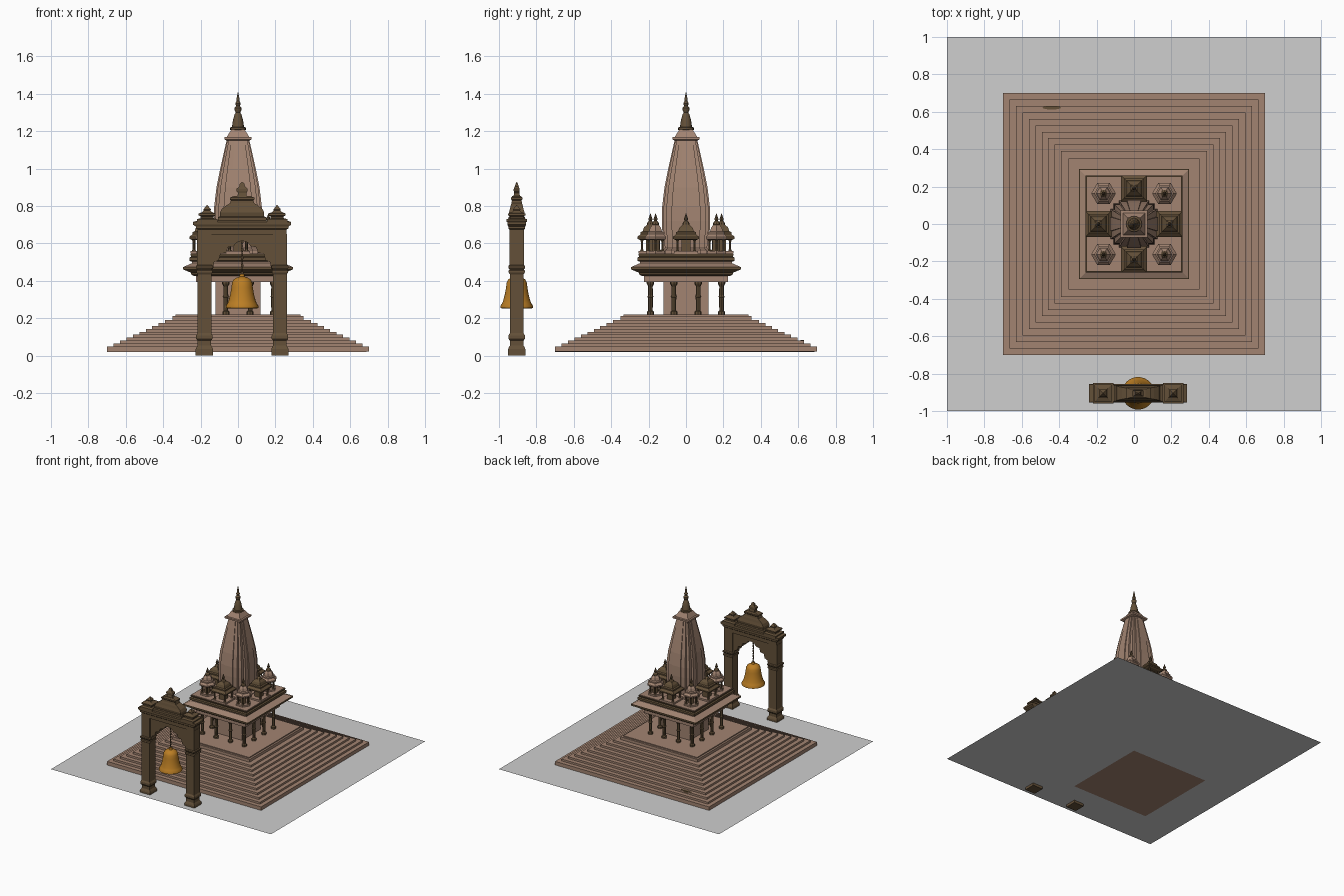
import bpy, bmesh, math
from mathutils import Matrix, Vector

if "Cube" in bpy.data.objects:
    bpy.data.objects.remove(bpy.data.objects["Cube"], do_unlink=True)


def material(name, r, g, b):
    m = bpy.data.materials.new(name)
    m.use_nodes = True
    m.diffuse_color = (r, g, b, 1)
    m.node_tree.nodes["Principled BSDF"].inputs["Base Color"].default_value = (r, g, b, 1)
    return m


STONE = material("light sandstone", .36, .23, .165)
DARK = material("dark carved stone", .125, .08, .04)
BRASS = material("bell brass", .50, .21, .018)
PAVING = material("grey paving", .62, .62, .62)

SQUARE = [(1, 1), (-1, 1), (-1, -1), (1, -1)]


def ngon(n):
    return [(math.cos(math.tau * i / n), math.sin(math.tau * i / n)) for i in range(n)]


def finish(name, bm, mat, smooth=False):
    bmesh.ops.recalc_face_normals(bm, faces=bm.faces)
    mesh = bpy.data.meshes.new(name)
    bm.to_mesh(mesh)
    bm.free()
    mesh.materials.append(mat)
    ob = bpy.data.objects.new(name, mesh)
    bpy.context.collection.objects.link(ob)
    if smooth:
        bpy.ops.object.select_all(action='DESELECT')
        ob.select_set(True)
        bpy.context.view_layer.objects.active = ob
        bpy.ops.object.shade_smooth_by_angle(angle=math.radians(35))
    return ob


def loft(name, section, profile, mat, x=0, y=0, z=0, smooth=False):
    """Stack copies of a unit section; profile rows are (half x, height[, half y])."""
    bm = bmesh.new()
    rings = []
    for row in profile:
        hx, h, hy = row[0], row[1], row[-1] if len(row) > 2 else row[0]
        rings.append([bm.verts.new((x + hx * a, y + hy * b, z + h)) for a, b in section])
    n = len(section)
    for low, high in zip(rings, rings[1:]):
        for i in range(n):
            j = (i + 1) % n
            bm.faces.new((low[i], low[j], high[j], high[i]))
    bm.faces.new(rings[0])
    bm.faces.new(rings[-1])
    return finish(name, bm, mat, smooth)


# Paving and stepped plinth
bm = bmesh.new()
bmesh.ops.create_grid(bm, x_segments=1, y_segments=1, size=1)
bmesh.ops.translate(bm, verts=bm.verts, vec=(0, 0, .02))
finish("paving", bm, PAVING)

steps = [(.70, .021), (.70, .05)]
for i in range(1, 10):
    half = .70 - .0345 * i
    steps += [(half, steps[-1][1]), (half, .05 + .0155 * i)]
steps += [(.35, steps[-1][1]), (.35, .212), (.335, .212), (.335, .22)]
plinth = loft("stepped_plinth", SQUARE, steps, STONE)
plinth.data.vertices[2].co.z = .019
loft("offering_leaf", ngon(12), [(.05, .07, .01), (.05, .084, .01)], DARK, -.44, .622)

# Shrine chamber and surrounding colonnade
loft("shrine_chamber", SQUARE, [(.12, .22), (.12, .43)], STONE)
column = [(.019, 0), (.019, .015), (.012, .022), (.013, .09), (.017, .095),
          (.013, .102), (.012, .15), (.02, .165), (.02, .18)]
spots = (-.19, -.065, .065, .19)
for cx in spots:
    for cy in spots:
        if max(abs(cx), abs(cy)) > .1:
            loft("colonnade_column", ngon(8), column, DARK, cx, cy, .22)
loft("colonnade_lintel", SQUARE, [(.225, .395), (.225, .43)], STONE)

# Projecting eave and roof terrace
loft("eave", SQUARE, [(.235, .425), (.25, .435), (.25, .443), (.295, .462), (.295, .475)], DARK)
loft("eave_slope", SQUARE, [(.29, .475), (.245, .495), (.245, .505)], STONE)
loft("terrace_band", SQUARE, [(.25, .503), (.26, .508), (.26, .525), (.25, .53), (.255, .543)], DARK)
loft("terrace_floor", SQUARE, [(.25, .54), (.25, .547)], STONE)

# Main tower with stepped corners
quarter = [(1, .3), (.94, .3), (.94, .6), (.82, .6), (.82, .82),
           (.6, .82), (.6, .94), (.3, .94), (.3, 1)]
section = []
for k in range(4):
    rot = Matrix.Rotation(k * math.pi / 2, 2)
    section += [tuple(rot @ Vector(p)) for p in quarter]
tower = [(.135, .54), (.135, .565), (.12, .575), (.126, .65), (.129, .72), (.127, .80),
         (.115, .90), (.095, 1.0), (.075, 1.09), (.06, 1.155)]
loft("main_tower", section, tower, STONE)
loft("tower_cap", SQUARE, [(.058, 1.15), (.072, 1.155), (.072, 1.168), (.06, 1.17),
                           (.035, 1.21)], STONE)
loft("tower_crown", ngon(16), [(.03, 1.2), (.042, 1.208), (.042, 1.22), (.032, 1.223),
     (.027, 1.26), (.018, 1.29), (.012, 1.3), (.02, 1.315), (.02, 1.325), (.009, 1.335),
     (.015, 1.348), (.007, 1.362), (.009, 1.37), (.001, 1.41)], DARK, smooth=True)


# Rooftop pavilions: square on the sides, hexagonal at the corners
def pavilion(x, y, shape, size, roof_mat, prefix):
    z = .545
    loft(prefix + "_base", shape, [(size * .9, 0), (size * .9, .015)], STONE, x, y, z)
    for a, b in shape:
        loft(prefix + "_post", ngon(6), [(.011, .015), (.007, .025), (.007, .065), (.012, .08)],
             DARK, x + a * size * .65, y + b * size * .65, z)
    loft(prefix + "_core", shape, [(size * .35, .01), (size * .35, .08)], DARK, x, y, z)
    loft(prefix + "_roof", shape, [(size * .8, .073), (size, .08), (size, .09), (size * .75, .105),
         (size * .75, .115), (size * .6, .12), (size * .5, .14), (size * .25, .157)],
         roof_mat, x, y, z)
    loft(prefix + "_finial", ngon(8), [(.016, .15), (.02, .157), (.016, .168), (.008, .175),
         (.011, .185), (.001, .215)], DARK, x, y, z)


for k in range(4):
    side = Matrix.Rotation(k * math.pi / 2, 2) @ Vector((.19, 0))
    corner = Matrix.Rotation(k * math.pi / 2, 2) @ Vector((.163, .163))
    pavilion(side.x, side.y, SQUARE, .07, DARK, "side_pavilion")
    pavilion(corner.x, corner.y, ngon(6), .066, STONE, "corner_pavilion")

# Free-standing gate
GX, GY = .022, -.905
pillar = [(.046, 0), (.046, .035), (.042, .045), (.036, .055), (.036, .08), (.044, .09),
          (.044, .108), (.037, .12), (.037, .435), (.043, .445), (.043, .455), (.038, .46),
          (.045, .47), (.045, .48), (.038, .485), (.038, .65)]
turret = [(.055, .715), (.055, .73), (.035, .735), (.035, .745), (.046, .75), (.046, .76),
          (.025, .768), (.018, .775), (.02, .782), (.002, .805)]
for s, label in ((1, "left"), (-1, "right")):
    loft("gate_pillar_" + label, SQUARE, pillar, DARK, GX + s * .202, GY)
    loft("gate_turret_" + label, SQUARE, turret, DARK, GX + s * .187, GY)

# Cusped arch panel, mirrored from a half outline
half = [(.17, .46), (.155, .465), (.15, .50), (.125, .51), (.115, .545), (.085, .55),
        (.075, .58), (.045, .585), (.03, .605)]
outline = half + [(0, .615)] + [(-a, b) for a, b in reversed(half)] + [(-.235, .49), (-.235, .65),
                                                                      (.235, .65), (.235, .49)]
bm = bmesh.new()
face = bm.faces.new([bm.verts.new((GX + a, GY - .03, b)) for a, b in outline])
moved = bmesh.ops.extrude_face_region(bm, geom=[face])["geom"]
bmesh.ops.translate(bm, vec=(0, .06, 0),
                    verts=[v for v in moved if isinstance(v, bmesh.types.BMVert)])
finish("gate_arch", bm, DARK)

loft("gate_lintel", SQUARE, [(.238, .645, .04), (.238, .675, .04), (.247, .68, .045),
     (.247, .69, .045), (.262, .7, .05), (.262, .715, .05), (.24, .722, .045)], DARK, GX, GY)
loft("gate_pediment", SQUARE, [(.13, .715, .045), (.13, .74, .045), (.118, .745, .038),
     (.118, .765, .042), (.108, .785, .036), (.085, .803, .032), (.065, .815, .028),
     (.06, .83, .026), (.065, .835, .03), (.065, .845, .03), (.04, .855, .022)], DARK, GX, GY)
loft("gate_finial", SQUARE, [(.025, .85, .018), (.022, .87, .014), (.03, .88, .016),
     (.03, .892, .016), (.015, .905, .01), (.012, .92, .006), (.002, .928, .002)], DARK, GX, GY)

# Hanging bell with chain and clapper
bell = [(.075, .252), (.087, .255), (.087, .266), (.078, .28), (.072, .295), (.063, .33),
        (.057, .365), (.054, .39), (.046, .407), (.03, .417), (.014, .422), (.012, .436)]
inner = [(.02, .4), (.045, .38), (.055, .33), (.066, .28)]
loft("bell", ngon(32), inner + bell, BRASS, GX, GY, smooth=True)
loft("bell_clapper", ngon(10), [(.006, .4), (.006, .285), (.014, .275), (.014, .262), (.004, .255)],
     DARK, GX, GY)
for i in range(9):
    bm = bmesh.new()
    spin = Matrix.Rotation(i * math.pi / 2, 4, 'Z')
    bmesh.ops.create_uvsphere(bm, u_segments=8, v_segments=6, radius=.012, matrix=Matrix.Translation(
        (GX, GY, .44 + i * .021)) @ spin @ Matrix.Diagonal((.6, .3, 1, 1)))
    finish("bell_chain_link", bm, DARK)
